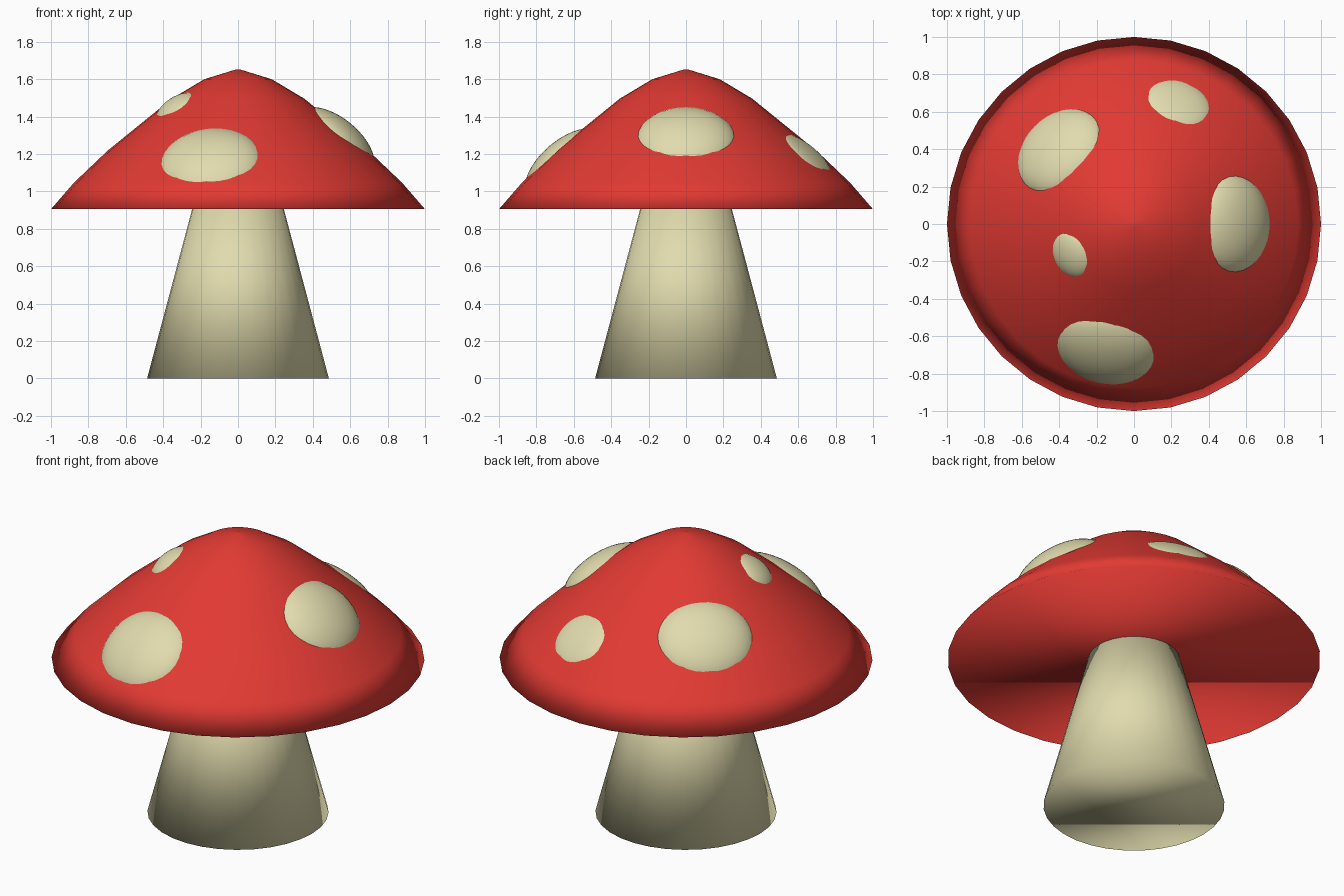
import bpy, bmesh
from math import cos, sin, pi, radians, hypot
from mathutils import Matrix, Vector

cube = bpy.data.objects.get("Cube")
if cube:
    bpy.data.objects.remove(cube, do_unlink=True)


def make_material(name, rgb):
    mat = bpy.data.materials.new(name)
    mat.use_nodes = True
    mat.diffuse_color = (*rgb, 1)
    mat.node_tree.nodes["Principled BSDF"].inputs["Base Color"].default_value = (*rgb, 1)
    return mat


red = make_material("cap red", (0.76, 0.042, 0.033))
cream = make_material("stem cream", (0.75, 0.71, 0.42))


def finish(name, bm, mat):
    """Turn a bmesh into a smooth-shaded object with one material."""
    bmesh.ops.recalc_face_normals(bm, faces=bm.faces)
    for face in bm.faces:
        face.smooth = True
    mesh = bpy.data.meshes.new(name)
    bm.to_mesh(mesh)
    bm.free()
    mesh.materials.append(mat)
    obj = bpy.data.objects.new(name, mesh)
    bpy.context.collection.objects.link(obj)
    return obj


def revolve(name, profile, mat, sides=32):
    """Closed solid from (radius, height) rings, lowest ring first."""
    bm = bmesh.new()
    rings = []
    for r, z in profile:
        angles = [2 * pi * i / sides for i in range(sides)]
        rings.append([bm.verts.new((r * cos(a), r * sin(a), z)) for a in angles])
    for low, high in zip(rings, rings[1:]):
        for i in range(sides):
            j = (i + 1) % sides
            bm.faces.new((low[i], low[j], high[j], high[i]))
    bm.faces.new(rings[0][::-1])
    bm.faces.new(rings[-1])
    return finish(name, bm, mat)


# Cap and stem
cap_profile = [(1.0, 0.905), (0.877, 1.047), (0.695, 1.22),
               (0.353, 1.497), (0.18, 1.6), (0.012, 1.652)]
revolve("cap", cap_profile, red)
revolve("stem", [(0.486, 0), (0.24, 0.925)], cream)


def cap_height(r):
    for (r0, z0), (r1, z1) in zip(cap_profile, cap_profile[1:]):
        if r1 <= r <= r0:
            return z0 + (z1 - z0) * (r - r0) / (r1 - r0)


def spot(name, azimuth, inner, outer, bulge):
    """Flattened ball sunk into the cap between two radii."""
    z_in, z_out = cap_height(inner), cap_height(outer)
    chord = hypot(outer - inner, z_in - z_out)
    slope = Vector((outer - inner, 0, z_out - z_in)) / chord
    normal = Vector((-slope.z, 0, slope.x))
    middle = Vector(((inner + outer) / 2, 0, (z_in + z_out) / 2))
    centre = middle - normal * bulge * 1.5
    radius = chord / 1.6
    axes = Matrix((slope, Vector((0, 1, 0)), normal)).transposed().to_4x4()
    size = Matrix.Diagonal((radius, radius * 1.07, bulge * 2.5, 1))
    place = Matrix.Rotation(radians(azimuth), 4, "Z") @ Matrix.Translation(centre)
    bm = bmesh.new()
    bmesh.ops.create_uvsphere(bm, u_segments=32, v_segments=24, radius=1,
                              matrix=place @ axes @ size)
    finish(name, bm, cream)


# Spots scattered round the cap
spot("left_spot", 0, 0.41, 0.725, 0.055)
spot("back_right_spot", 135.5, 0.43, 0.745, 0.055)
spot("front_spot", 257.3, 0.55, 0.87, 0.055)
spot("back_spot", 69.7, 0.595, 0.8, 0.02)
spot("small_front_right_spot", 206, 0.3, 0.465, 0.025)
